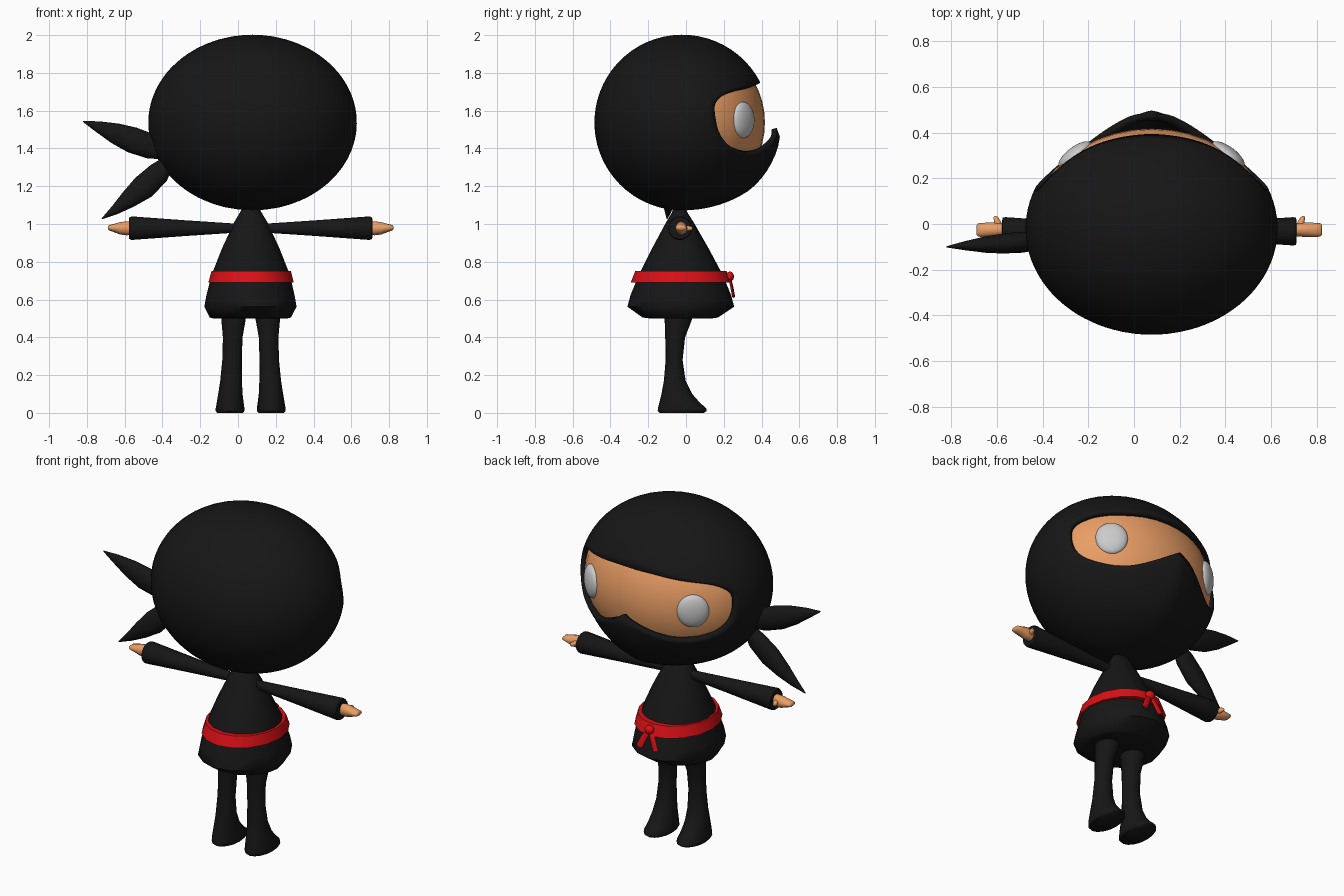
import bpy, bmesh, math
from mathutils import Vector as V, Matrix

if "Cube" in bpy.data.objects:
    bpy.data.objects.remove(bpy.data.objects["Cube"])

CX = 0.067                     # mirror plane of the body
HEAD = V((0.077, -0.02, 1.537))
R = V((0.552, 0.465, 0.465))   # head radii


def material(name, rgb):
    m = bpy.data.materials.new(name)
    m.diffuse_color = (*rgb, 1)
    m.use_nodes = True
    m.node_tree.nodes["Principled BSDF"].inputs["Base Color"].default_value = m.diffuse_color
    return m


BLACK = material("black_cloth", (0.008, 0.008, 0.008))
RED = material("red_cloth", (0.7, 0.005, 0.008))
SKIN = material("skin", (0.82, 0.34, 0.13))


def finish(name, bm, mat, angle=50):
    bmesh.ops.recalc_face_normals(bm, faces=bm.faces)
    me = bpy.data.meshes.new(name)
    bm.to_mesh(me)
    bm.free()
    ob = bpy.data.objects.new(name, me)
    bpy.context.collection.objects.link(ob)
    if mat:
        me.materials.append(mat)
    bpy.ops.object.select_all(action='DESELECT')
    ob.select_set(True)
    bpy.context.view_layer.objects.active = ob
    bpy.ops.object.shade_smooth_by_angle(angle=math.radians(angle))
    return ob


def bridge(bm, rows):
    n = len(rows[0])
    for a, b in zip(rows, rows[1:]):
        for i in range(n):
            j = (i + 1) % n
            bm.faces.new((a[i], a[j], b[j], b[i]))


def loft(name, rings, mat, n=16, angle=50):
    """Skin elliptical rings given as (centre, half axis, half axis)."""
    bm = bmesh.new()
    rows = []
    for c, u, v in rings:
        ts = [2 * math.pi * i / n for i in range(n)]
        rows.append([bm.verts.new(V(c) + V(u) * math.cos(t) + V(v) * math.sin(t)) for t in ts])
    bridge(bm, rows)
    bm.faces.new(rows[0])
    bm.faces.new(rows[-1])
    return finish(name, bm, mat, angle)


def flat_rings(rows):
    """Rows of x min, x max, y min, y max, z to horizontal rings."""
    return [(((a + b) / 2, (c + d) / 2, z), ((b - a) / 2, 0, 0), (0, (d - c) / 2, 0))
            for a, b, c, d, z in rows]


def ellipsoid(name, centre, radii, mat, turn=0, keep_y=None):
    bm = bmesh.new()
    bmesh.ops.create_uvsphere(bm, u_segments=40, v_segments=24, radius=1)
    m = Matrix.Translation(centre) @ Matrix.Rotation(turn, 4, 'Z') @ Matrix.Diagonal((*radii, 1))
    bm.transform(m)
    if keep_y is not None:
        bmesh.ops.delete(bm, geom=[v for v in bm.verts if v.co.y < keep_y], context='VERTS')
    return finish(name, bm, mat)


def spline(pts, steps):
    p = [pts[0]] + pts + [pts[-1]]
    out = []
    for i in range(1, len(p) - 2):
        a, b, c, d = p[i - 1:i + 3]
        for k in range(steps):
            t = k / steps
            out.append(0.5 * (2 * b + (c - a) * t + (2 * a - 5 * b + 4 * c - d) * t * t
                              + (3 * b - a - 3 * c + d) * t ** 3))
    return out + [pts[-1]]


# Hood: sphere grid running from the back pole to the outline of the eye opening
half = [V(p) for p in ((0, .455), (.2, .45), (.436, .42), (.728, .366), (.868, .27), (.92, .13),
                       (.908, -.086), (.817, -.25), (.645, -.335), (.45, -.335), (.22, -.22), (0, -.06))]
edge = spline(half, 5)
edge += [V((-p.x, p.y)) for p in reversed(edge[1:-1])]
pole = V((0, -1, -0.15)).normalized()
bm = bmesh.new()
rows = []
STEPS = 28
for k in range(1, STEPS + 1):
    row = []
    for p in edge:
        rim = V((p.x, math.sqrt(max(0, 1 - p.length_squared)), p.y)).normalized()
        d = pole.slerp(rim, k / STEPS)
        co = V((d.x * R.x, d.y * R.y, d.z * R.z))
        # chin of the mask pushed forward to a ridge
        if co.y > 0:
            low = min(1, max(0, (0.05 - co.z) / 0.13))
            co.y += 0.06 * low * max(0, 1 - abs(co.x) / 0.33) * min(1, co.y / 0.3)
        row.append(bm.verts.new(HEAD + co))
    rows.append(row)
bridge(bm, rows)
tip = bm.verts.new(HEAD + V((pole.x * R.x, pole.y * R.y, pole.z * R.z)))
for i in range(len(edge)):
    bm.faces.new((rows[0][i - 1], rows[0][i], tip))
hood = finish("hood", bm, BLACK)
mod = hood.modifiers.new("thickness", 'SOLIDIFY')
mod.thickness = 0.03
mod.offset = -1

# Face behind the opening, and eyes
ellipsoid("face", HEAD, (0.525, 0.438, 0.44), SKIN, keep_y=0.03)
for side, s in (("left", -1), ("right", 1)):
    ellipsoid(side + "_eye", HEAD + V((0.335 * s, 0.322, 0.013)), (0.088, 0.036, 0.096), None,
              turn=-s * math.radians(37))


# Two leaf-shaped hood ties
def tie(name, spine):
    rings = []
    for i, (x, y, z, w, t) in enumerate(spine):
        a, b = spine[max(i - 1, 0)], spine[min(i + 1, len(spine) - 1)]
        d = V((b[0] - a[0], 0, b[2] - a[2])).normalized()
        rings.append(((x, y, z), V((-d.z, 0, d.x)) * w, (0, t, 0)))
    loft(name, rings, BLACK, 12)


tie("upper_hood_tie", [(-.37, -.07, 1.38, .04, .03), (-.46, -.075, 1.41, .066, .042),
                       (-.56, -.085, 1.445, .069, .045), (-.65, -.09, 1.48, .055, .036),
                       (-.74, -.095, 1.515, .03, .02), (-.82, -.1, 1.543, .003, .003)])
tie("lower_hood_tie", [(-.36, -.07, 1.34, .03, .03), (-.42, -.075, 1.27, .06, .04),
                       (-.50, -.085, 1.195, .066, .042), (-.58, -.09, 1.13, .048, .034),
                       (-.65, -.095, 1.075, .026, .02), (-.72, -.1, 1.028, .003, .003)])

# Tunic: narrow neck, cone, flared hem tucked in at the bottom
loft("tunic", flat_rings([
    (-.13, .262, -.19, .135, .5), (-.15, .28, -.23, .17, .505), (-.178, .31, -.31, .255, .562),
    (-.168, .30, -.295, .24, .62), (-.14, .275, -.25, .195, .73), (-.085, .22, -.18, .12, .87),
    (-.02, .155, -.105, .04, 1.01), (.01, .125, -.075, .008, 1.06), (.03, .105, -.06, -.01, 1.1)]),
    BLACK, 16, 60)

# Belt with knot and two hanging ends
loft("belt", flat_rings([(-.157, .295, -.293, .24, .69), (-.14, .28, -.268, .214, .752)]), RED, 16, 40)
ellipsoid("belt_knot", (0.08, 0.232, 0.722), (0.028, 0.022, 0.026), RED)
for side, s in (("left", -1), ("right", 1)):
    loft(side + "_belt_end", [((.08, .228, .725), (.012, 0, .004 * s), (0, .008, 0)),
                              ((.08 + .03 * s, .242, .67), (.017, 0, .007 * s), (0, .008, 0)),
                              ((.08 + .055 * s, .252, .615), (.018, 0, .007 * s), (0, .008, 0))], RED, 4)

for side, s in (("left", -1), ("right", 1)):
    def along(rows):
        """Rows of distance out, y, z, y radius, z radius to rings along x."""
        return [((CX + s * d, y, z), (0, ry, 0), (0, 0, rz)) for d, y, z, ry, rz in rows]

    # Sleeve widening towards the cuff
    loft(side + "_sleeve", along([(0, -.032, .978, .018, .02), (.1, -.032, .978, .026, .026),
                                  (.35, -.032, .978, .043, .043), (.63, -.032, .978, .062, .064),
                                  (.643, -.032, .977, .06, .058), (.645, -.032, .977, .045, .045)]),
         BLACK, 14)
    # Hand and thumb
    loft(side + "_hand", along([(.62, -.025, .977, .028, .03), (.655, -.025, .977, .03, .037),
                                (.69, -.025, .977, .032, .033), (.73, -.026, .979, .031, .02),
                                (.75, -.026, .98, .029, .014), (.756, -.026, .98, .022, .008)]),
         SKIN, 12)
    loft(side + "_thumb", [((CX + s * .66, -.02, .977), (.02, 0, 0), (0, 0, .02)),
                           ((CX + s * .665, .01, .977), (.015, 0, 0), (0, 0, .015)),
                           ((CX + s * .672, .028, .977), (.011, 0, 0), (0, 0, .011)),
                           ((CX + s * .674, .034, .977), (.005, 0, 0), (0, 0, .005))], SKIN, 10)

    # Leg and foot in one piece; the foot points to +y
    leg = [(-.11, .026, -.14, .095, 0), (-.118, .034, -.15, .11, .01), (-.118, .034, -.148, .107, .025),
           (-.113, .03, -.142, .075, .052), (-.105, .024, -.13, .033, .1), (-.094, .021, -.117, -.002, .17),
           (-.083, .02, -.108, -.018, .28), (-.08, .024, -.11, -.005, .4), (-.088, .04, -.113, .03, .49),
           (-.09, .045, -.113, .04, .54)]
    if s > 0:
        leg = [(2 * CX - b, 2 * CX - a, c, d, z) for a, b, c, d, z in leg]
    loft(side + "_leg", flat_rings(leg), BLACK, 16)
